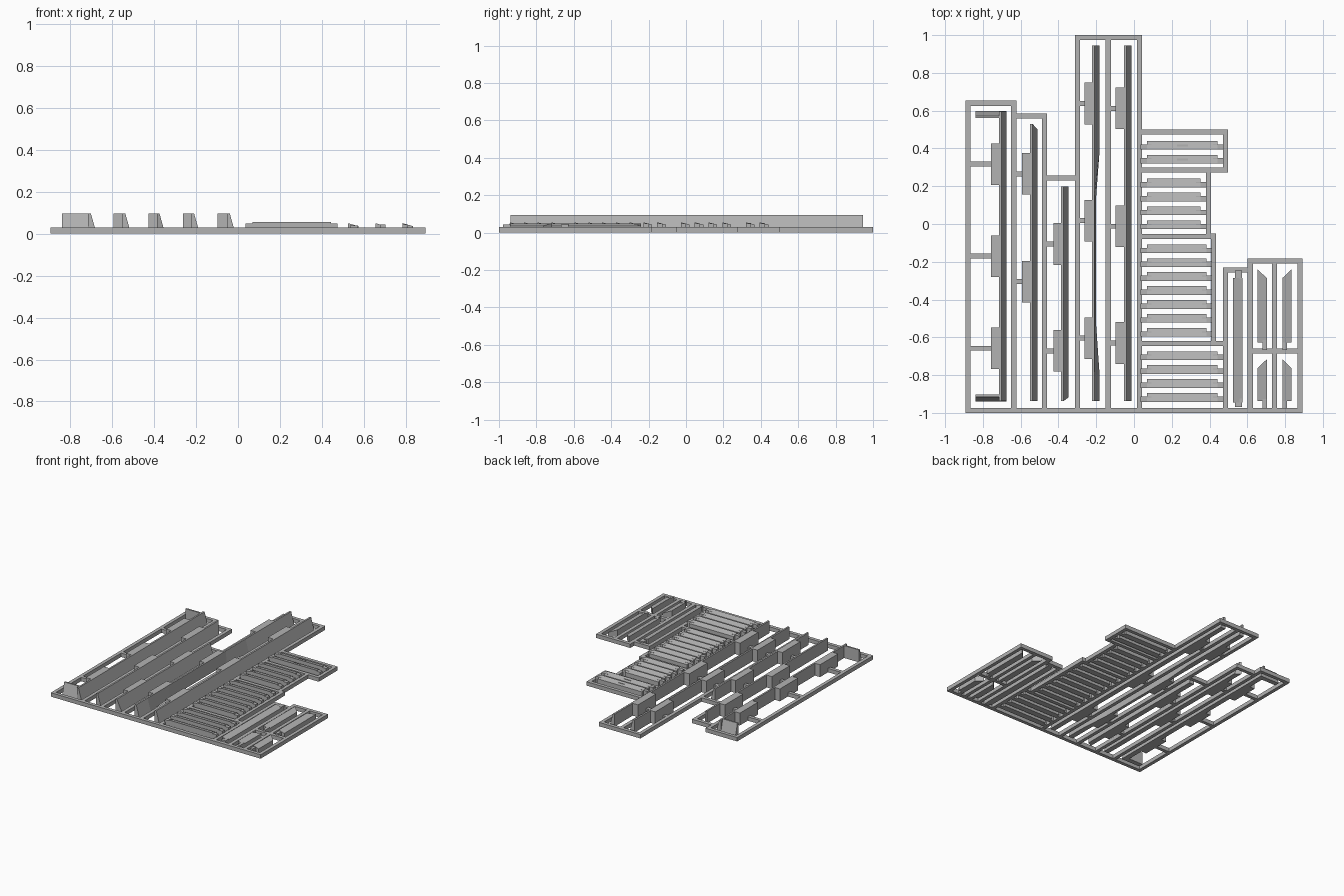
import bpy, bmesh

cube = bpy.data.objects.get("Cube")
if cube:
    bpy.data.objects.remove(cube, do_unlink=True)

grey = bpy.data.materials.new("plastic_grey")
grey.use_nodes = True
colour = (0.45, 0.45, 0.45, 1)
grey.diffuse_color = colour
grey.node_tree.nodes["Principled BSDF"].inputs["Base Color"].default_value = colour

FRAME_H, PLANK_H, BAR = 0.03, 0.095, 0.027


def finish(name, bm):
    bmesh.ops.recalc_face_normals(bm, faces=bm.faces)
    mesh = bpy.data.meshes.new(name)
    bm.to_mesh(mesh)
    bm.free()
    mesh.materials.append(grey)
    ob = bpy.data.objects.new(name, mesh)
    bpy.context.collection.objects.link(ob)
    return ob


def slab(bm, outline, height):
    """Upright prism; height is a number or a function of x and y."""
    h = height if callable(height) else lambda x, y: height
    low = [bm.verts.new((x, y, 0)) for x, y in outline]
    top = [bm.verts.new((x, y, h(x, y))) for x, y in outline]
    bm.faces.new(low)
    bm.faces.new(top)
    for i in range(len(low)):
        j = (i + 1) % len(low)
        bm.faces.new((low[i], low[j], top[j], top[i]))


def box(bm, x0, x1, y0, y1, height):
    slab(bm, [(x0, y0), (x1, y0), (x1, y1), (x0, y1)], height)


def loft(bm, rings):
    """Skin equal cross-sections and cap both ends."""
    loops = [[bm.verts.new(p) for p in ring] for ring in rings]
    n = len(loops[0])
    for a, b in zip(loops, loops[1:]):
        for i in range(n):
            j = (i + 1) % n
            bm.faces.new((a[i], a[j], b[j], b[i]))
    bm.faces.new(loops[0])
    bm.faces.new(loops[-1])


# Runner frame: upright bars (left x, low y, high y)
bm = bmesh.new()
for x, y0, y1 in [(-0.893, -1, 0.653), (-0.65, -1, 0.653), (-0.487, -1, 0.585),
                  (-0.312, -1, 1), (-0.15, -1, 1), (0.015, -1, 1),
                  (0.47, 0.272, 0.5), (0.38, -0.06, 0.29), (0.407, -0.63, -0.05),
                  (0.47, -1, -0.23), (0.602, -1, -0.182), (0.73, -1, -0.19),
                  (0.866, -1, -0.182)]:
    box(bm, x, x + BAR, y0, y1, FRAME_H)
# Runner frame: cross bars (top y, left x, right x)
for y, x0, x1 in [(0.653, -0.893, -0.623), (0.585, -0.64, -0.46), (0.257, -0.47, -0.3),
                  (1, -0.312, 0.042), (0.5, 0.03, 0.497), (0.299, 0.03, 0.497),
                  (-0.053, 0.03, 0.433), (-0.62, 0.03, 0.497), (-0.23, 0.47, 0.62),
                  (-0.182, 0.602, 0.893), (-0.658, 0.61, 0.88), (-0.973, -0.893, 0.893)]:
    box(bm, x0, x1, y - BAR, y, FRAME_H)
finish("runner_frame", bm)


# Tall boards: straight back, sloping face towards +x
def section(x, y, foot, shift_y=0):
    return [(x, y, 0), (x, y, PLANK_H), (x + 0.013, y, PLANK_H),
            (x + foot, y + shift_y, 0)]


FOOT, THIN = 0.04, 0.022
boards = {
    "corner_board": (-0.714, [(-0.938, FOOT, 0), (0.595, FOOT, 0)]),
    "short_board": (-0.55, [(-0.938, FOOT, 0), (0.53, FOOT, -0.03)]),
    "gable_board": (-0.387, [(-0.938, FOOT, 0.02), (0.198, FOOT, 0)]),
    "tapered_board": (-0.222, [(-0.938, FOOT, 0), (-0.8, FOOT, 0), (-0.54, THIN, 0),
                               (0.15, THIN, 0), (0.39, FOOT, 0), (0.945, FOOT, 0)]),
    "long_board": (-0.052, [(-0.938, FOOT, 0), (0.945, FOOT, 0)]),
}
for name, (x, stations) in boards.items():
    bm = bmesh.new()
    loft(bm, [section(x, y, foot, s) for y, foot, s in stations])
    finish(name, bm)

# Returns at both ends of the corner board, sloping outwards
bm = bmesh.new()
for inner, out in ((0.56, 1), (-0.903, -1)):
    loft(bm, [[(x, inner, 0), (x, inner, PLANK_H), (x + s, inner + out * 0.012, PLANK_H),
               (x + t, inner + out * 0.037, 0)]
              for x, s, t in ((-0.838, 0, 0), (-0.714, 0.013, FOOT))])
finish("corner_returns", bm)

# Tabs behind the boards, each with a runner to the frame
tabs = bmesh.new()
for frame_x, x0, x1, centres in [
        (-0.87, -0.757, -0.71, (0.317, -0.17, -0.658)),
        (-0.63, -0.594, -0.548, (0.265, -0.305)),
        (-0.465, -0.426, -0.385, (-0.106, -0.672)),
        (-0.29, -0.262, -0.22, (0.638, 0.018, -0.604)),
        (-0.13, -0.097, -0.05, (0.612, -0.012, -0.63))]:
    for y in centres:
        box(tabs, x0, x1, y - 0.11, y + 0.11, PLANK_H)
        box(tabs, frame_x, x0 + 0.01, y - 0.013, y + 0.013, FRAME_H)
finish("board_tabs", tabs)

# Siding slats: groups of (right end, frame x, first top y, count)
slats, gates = bmesh.new(), bmesh.new()
for right, frame_x, first, count in [(0.443, 0.475, 0.44, 2), (0.353, 0.385, 0.24, 4),
                                     (0.385, 0.412, -0.108, 7), (0.443, 0.475, -0.674, 4)]:
    for i in range(count):
        top = first - i * 0.0737
        low = top - 0.046
        box(slats, 0.068, right, low, top,
            lambda x, y: 0.055 - 0.012 * (y - low) / 0.046)
        box(gates, 0.035, 0.092, low, low + 0.028, 0.049)
        box(gates, right - 0.024, frame_x, low, low + 0.028, 0.049)
        if count == 2:
            box(gates, 0.227, 0.285, low + 0.004, low + 0.026, 0.051)
finish("siding_slats", slats)
finish("slat_gates", gates)


# Small trim pieces, falling towards +x
def fall(x0):
    return lambda x, y: 0.05 - 0.014 * (x - x0) / 0.048


trim, links = bmesh.new(), bmesh.new()
box(trim, 0.524, 0.574, -0.945, -0.285, fall(0.524))
for y in (-0.97, -0.292):
    box(links, 0.535, 0.572, y, y + 0.045, 0.04)
for x, flip in ((0.655, False), (0.785, True)):
    for low, high, cut in ((-0.627, -0.24, flip), (-0.938, -0.716, not flip)):
        left, right = (high - 0.047, high) if cut else (high, high - 0.047)
        slab(trim, [(x, low), (x + 0.048, low), (x + 0.048, right), (x, left)], fall(x))
        gate_x = x if flip else x + 0.024
        box(links, gate_x, gate_x + 0.024, low - 0.04, low + 0.012, 0.043)
finish("trim_pieces", trim)
finish("trim_gates", links)
